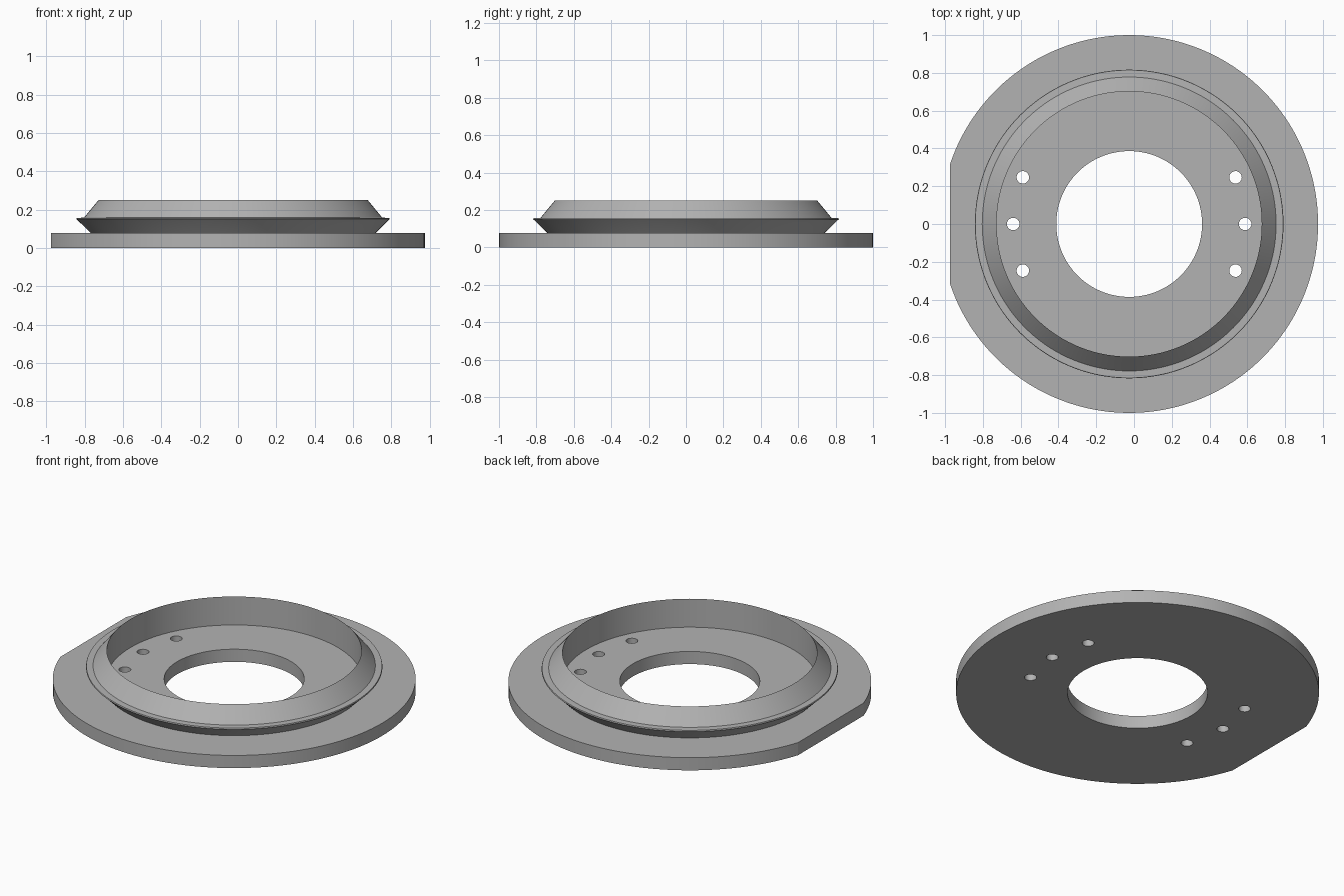
import bpy, bmesh
from math import sin, cos, tau, sqrt, acos, radians
from mathutils import Vector

cube = bpy.data.objects.get("Cube")
if cube:
    bpy.data.objects.remove(cube, do_unlink=True)

CX = -0.0255      # axis of the round parts
THICK = 0.077     # plate thickness
FLAT = 0.949      # distance from the axis to the flat edge

grey = bpy.data.materials.new("plain grey")
grey.use_nodes = True
colour = (0.45, 0.45, 0.45, 1)
grey.diffuse_color = colour
grey.node_tree.nodes["Principled BSDF"].inputs["Base Color"].default_value = colour


def smooth(obj):
    bpy.ops.object.select_all(action="DESELECT")
    obj.select_set(True)
    bpy.context.view_layer.objects.active = obj
    bpy.ops.object.shade_smooth_by_angle(angle=radians(10))


def circle(x, y, r, n):
    return [(x + r * cos(tau * i / n), y + r * sin(tau * i / n)) for i in range(n)]


def add_loop(curve, points):
    spline = curve.splines.new("POLY")
    spline.points.add(len(points) - 1)
    for p, (x, y) in zip(spline.points, points):
        p.co = (x, y, 0, 1)
    spline.use_cyclic_u = True


# Base plate: round outline with one flat edge, a bore and six bolt holes
outline = bpy.data.curves.new("plate_outline", "CURVE")
outline.dimensions = "2D"
outline.fill_mode = "BOTH"
outline.extrude = THICK / 2
end = acos(-FLAT)
add_loop(outline, [(cos(a), sin(a)) for a in (-end + 2 * end * i / 160 for i in range(161))])
add_loop(outline, circle(0, 0, 0.386, 128))
for side in (-1, 1):
    for x, y in ((0.563, 0.247), (0.614, 0), (0.563, -0.247)):
        add_loop(outline, circle(side * x, y, 0.033, 48))

plate = bpy.data.objects.new("base_plate", outline)
bpy.context.collection.objects.link(plate)
plate.location = (CX, 0, THICK / 2)
bpy.ops.object.select_all(action="DESELECT")
plate.select_set(True)
bpy.context.view_layer.objects.active = plate
bpy.ops.object.convert(target="MESH")
plate = bpy.context.view_layer.objects.active
bm = bmesh.new()
bm.from_mesh(plate.data)
bmesh.ops.remove_doubles(bm, verts=bm.verts, dist=0.0001)
bmesh.ops.recalc_face_normals(bm, faces=bm.faces)
bm.to_mesh(plate.data)
bm.free()
plate.data.materials.clear()
plate.data.materials.append(grey)
smooth(plate)

# Collar: undercut flare, thin lip, then a cone rising to a sharp rim
profile = [(0.702, 0.07), (0.742, 0.07), (0.742, THICK), (0.812, 0.146),
           (0.817, 0.15), (0.815, 0.157), (0.778, 0.158), (0.702, 0.25)]
bm = bmesh.new()
verts = [bm.verts.new((r, 0, z)) for r, z in profile]
edges = [bm.edges.new((verts[i - 1], verts[i])) for i in range(len(verts))]
bmesh.ops.spin(bm, geom=verts + edges, cent=(0, 0, 0), axis=(0, 0, 1),
               angle=tau, steps=144)
bmesh.ops.remove_doubles(bm, verts=bm.verts, dist=0.0001)
bmesh.ops.recalc_face_normals(bm, faces=bm.faces)
mesh = bpy.data.meshes.new("collar")
bm.to_mesh(mesh)
bm.free()
mesh.materials.append(grey)
collar = bpy.data.objects.new("collar", mesh)
bpy.context.collection.objects.link(collar)
collar.location.x = CX
smooth(collar)
